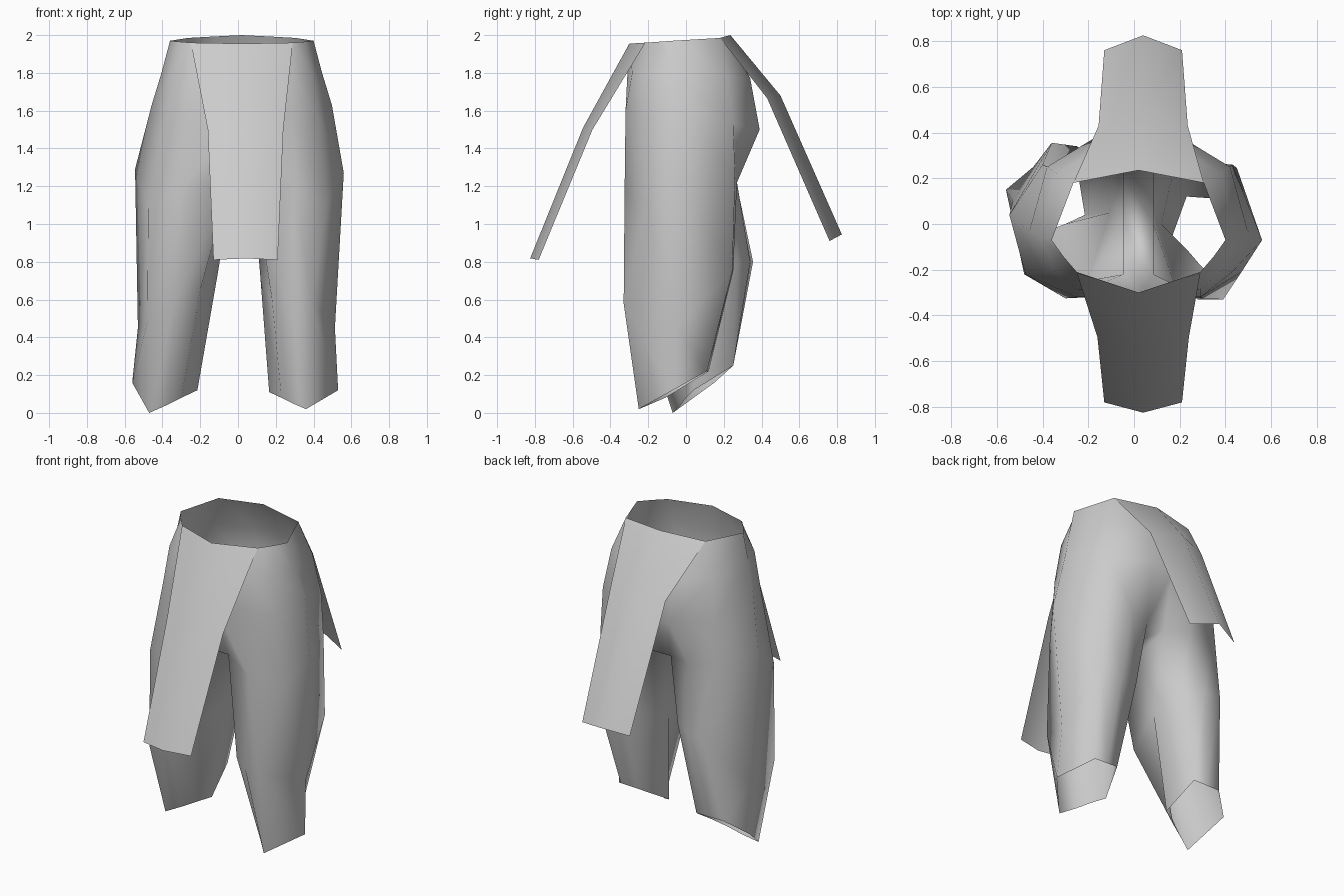
import bpy
import bmesh
from mathutils import Vector

if "Cube" in bpy.data.objects:
    bpy.data.objects.remove(bpy.data.objects["Cube"])

CENTRE = 0.02

cloth = bpy.data.materials.new("grey cloth")
cloth.use_nodes = True
cloth.diffuse_color = (0.6, 0.6, 0.6, 1)
cloth.node_tree.nodes["Principled BSDF"].inputs["Base Color"].default_value = cloth.diffuse_color


def finish(name, bm, angle):
    """Turn a bmesh into a smooth shaded cloth object."""
    bmesh.ops.remove_doubles(bm, verts=bm.verts, dist=0.001)
    bmesh.ops.recalc_face_normals(bm, faces=bm.faces)
    mesh = bpy.data.meshes.new(name)
    bm.to_mesh(mesh)
    bm.free()
    mesh.materials.append(cloth)
    obj = bpy.data.objects.new(name, mesh)
    bpy.context.collection.objects.link(obj)
    bpy.ops.object.select_all(action="DESELECT")
    obj.select_set(True)
    bpy.context.view_layer.objects.active = obj
    bpy.ops.object.shade_smooth_by_angle(angle=angle)
    return obj


def loft(bm, rows, closed):
    """Join successive rows of points with quads."""
    grid = [[bm.verts.new(p) for p in row] for row in rows]
    count = len(rows[0])
    for upper, lower in zip(grid, grid[1:]):
        for i in range(count if closed else count - 1):
            j = (i + 1) % count
            bm.faces.new((upper[i], upper[j], lower[j], lower[i]))


def sided(row, side):
    """Place half-ring points (offset from the centre line) on one side."""
    return [Vector((CENTRE + side * x, y, z)) for x, y, z in row]


# Half rings: front centre, front, front outer, outer, back outer, back, back centre
waist = [(0, -0.3, 1.955), (0.27, -0.21, 1.96), (0.33, -0.14, 1.965), (0.38, -0.07, 1.97),
         (0.285, 0.18, 1.985), (0.14, 0.208, 1.993), (0, 0.235, 2)]
upper_hips = [(0, -0.31, 1.8), (0.27, -0.285, 1.8), (0.37, -0.2, 1.8), (0.425, -0.06, 1.8),
              (0.36, 0.22, 1.78), (0.16, 0.34, 1.77), (0, 0.34, 1.77)]
hips = [(0, -0.31, 1.6), (0.27, -0.32, 1.6), (0.41, -0.21, 1.55), (0.477, -0.03, 1.63),
        (0.4, 0.25, 1.53), (0.17, 0.39, 1.5), (0, 0.37, 1.5)]

# Leg rings: front inner, front, front outer, outer, back outer, back, back inner, inner
left_leg = [
    [(0.085, -0.22, 1.22), (0.3, -0.325, 1.18), (0.47, -0.21, 1.1), (0.56, -0.07, 1.27),
     (0.43, 0.26, 1.25), (0.24, 0.27, 1.22), (0.085, 0.22, 1.2), (0.085, 0, 1.13)],
    [(0.18, -0.27, 0.6), (0.28, -0.33, 0.58), (0.39, -0.33, 0.58), (0.513, -0.045, 0.45),
     (0.45, 0.245, 0.75), (0.3, 0.25, 0.75), (0.17, 0.22, 0.75), (0.12, 0, 0.7)],
    [(0.23, -0.11, 0.08), (0.29, -0.18, 0.05), (0.36, -0.25, 0.02), (0.53, -0.07, 0.12),
     (0.39, 0.11, 0.22), (0.3, 0.115, 0.22), (0.23, 0.12, 0.22), (0.165, -0.06, 0.11)],
]
right_leg = [
    [(-0.045, -0.22, 1.22), (-0.3, -0.325, 1.18), (-0.475, -0.22, 1.1), (-0.545, 0.04, 1.29),
     (-0.4, 0.26, 1.25), (-0.2, 0.27, 1.22), (-0.045, 0.22, 1.2), (-0.045, 0, 1.13)],
    [(-0.2, -0.24, 0.65), (-0.33, -0.27, 0.6), (-0.48, -0.22, 0.48), (-0.53, 0.1, 0.45),
     (-0.36, 0.355, 0.8), (-0.25, 0.34, 0.8), (-0.13, 0.27, 0.8), (-0.105, 0.05, 0.75)],
    [(-0.3, 0, 0.08), (-0.38, -0.03, 0.04), (-0.47, -0.07, 0), (-0.56, 0.15, 0.16),
     (-0.44, 0.25, 0.25), (-0.34, 0.25, 0.25), (-0.25, 0.25, 0.25), (-0.215, 0.04, 0.12)],
]

# Trousers: open waist and two open legs
bm = bmesh.new()
crotch_edges = []
for side, leg in ((1, left_leg), (-1, right_leg)):
    torso = [sided(row, side) for row in (waist, upper_hips, hips)]
    loft(bm, torso + [leg[0][:-1]], closed=False)
    loft(bm, leg, closed=True)
    front_inner, back_inner, inner = leg[0][0], leg[0][-2], leg[0][-1]
    crotch_edges.append([torso[-1][0], front_inner, inner, back_inner, torso[-1][-1]])
# Crotch strip between the legs, tapering up to the hips
loft(bm, crotch_edges, closed=False)
finish("trousers", bm, 2.6)


def flap(name, rows):
    """Hanging cloth panel; each row is centre x, half width, edge y z, ridge y z."""
    bm = bmesh.new()
    loft(bm, [[(x - w, ey, ez), (x, ry, rz), (x + w, ey, ez)]
              for x, w, ey, ez, ry, rz in rows], closed=False)
    finish(name, bm, 0.9)


flap("front_flap", [(0.02, 0.27, -0.215, 1.96, -0.3, 1.955),
                    (0.04, 0.2, -0.495, 1.5, -0.545, 1.51),
                    (0.04, 0.17, -0.78, 0.81, -0.825, 0.818)])
flap("back_flap", [(0.02, 0.285, 0.18, 1.985, 0.235, 2),
                   (0.04, 0.195, 0.43, 1.665, 0.5, 1.68),
                   (0.04, 0.17, 0.76, 0.91, 0.825, 0.945)])
